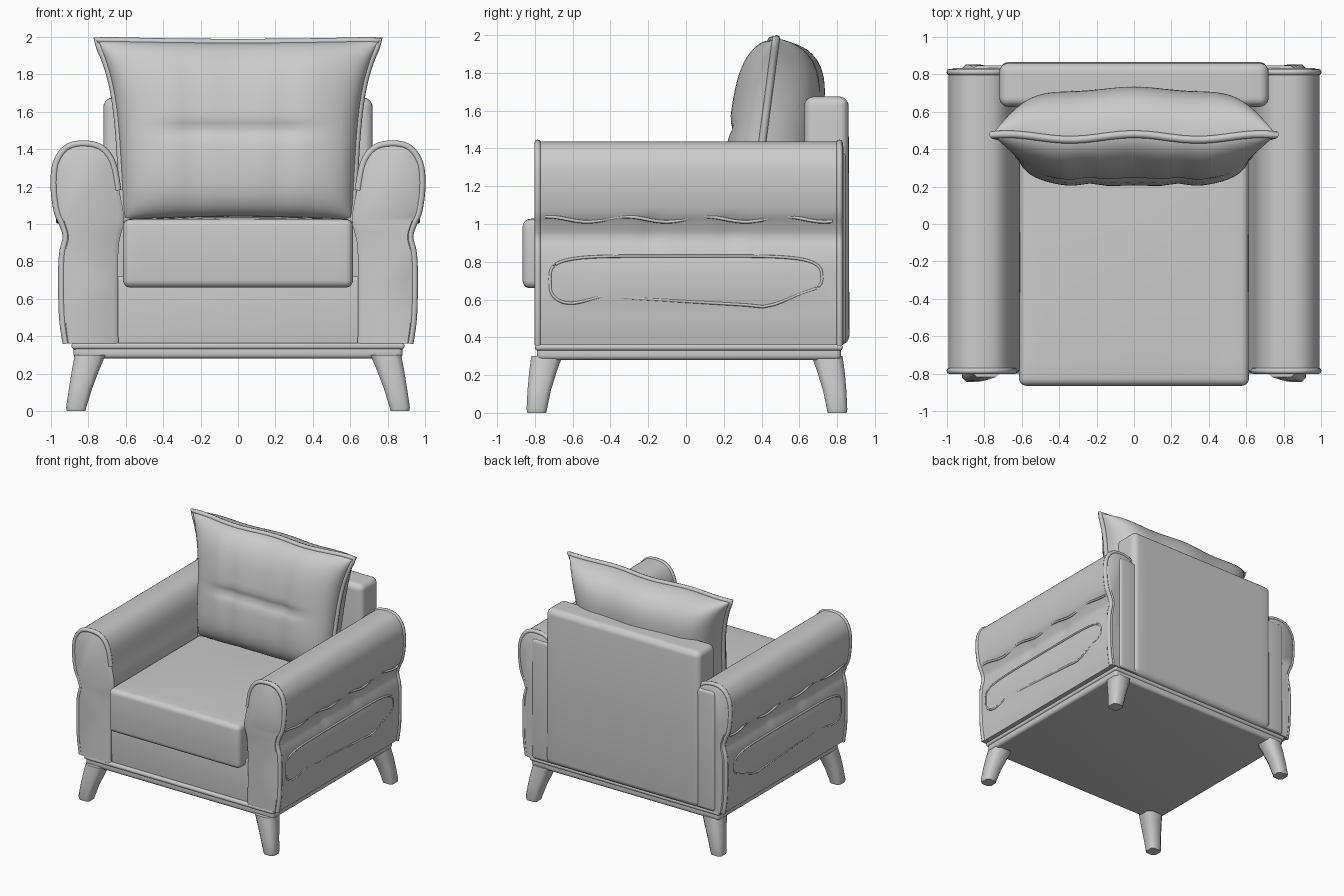
import bpy, bmesh, math
from mathutils import Vector

if "Cube" in bpy.data.objects:
    bpy.data.objects.remove(bpy.data.objects["Cube"])

GREY = (0.6, 0.6, 0.6, 1)
mat = bpy.data.materials.new("light grey fabric")
mat.use_nodes = True
mat.diffuse_color = GREY
bsdf = next(n for n in mat.node_tree.nodes if n.type == 'BSDF_PRINCIPLED')
bsdf.inputs["Base Color"].default_value = GREY
bsdf.inputs["Roughness"].default_value = 0.8


def finish(name, bm, angle=40):
    bmesh.ops.recalc_face_normals(bm, faces=bm.faces)
    me = bpy.data.meshes.new(name)
    bm.to_mesh(me)
    bm.free()
    me.materials.append(mat)
    ob = bpy.data.objects.new(name, me)
    bpy.context.collection.objects.link(ob)
    bpy.ops.object.select_all(action='DESELECT')
    ob.select_set(True)
    bpy.context.view_layer.objects.active = ob
    bpy.ops.object.shade_smooth_by_angle(angle=math.radians(angle))
    return ob


def rounded_box(name, lo, hi, radius, shape=None):
    """Box with rounded edges; shape optionally moves each vertex."""
    lo, hi = Vector(lo), Vector(hi)
    bm = bmesh.new()
    bmesh.ops.create_cube(bm, size=1)
    for v in bm.verts:
        v.co = (lo + hi) / 2 + v.co * (hi - lo)
    bmesh.ops.bevel(bm, geom=bm.edges[:], offset=radius, segments=5,
                    profile=0.5, affect='EDGES')
    if shape:
        for axis in (0, 1):
            for i in range(1, 12):
                p = lo.lerp(hi, i / 12)
                normal = Vector((axis == 0, axis == 1, 0))
                bmesh.ops.bisect_plane(bm, geom=bm.verts[:] + bm.edges[:] + bm.faces[:],
                                       plane_co=p, plane_no=normal)
        for v in bm.verts:
            v.co = shape(v.co)
    return finish(name, bm)


def loft(name, rings, angle=40):
    """Skin matching closed rings and cap both ends."""
    bm = bmesh.new()
    loops = [[bm.verts.new(p) for p in ring] for ring in rings]
    for a, b in zip(loops, loops[1:]):
        for i in range(len(a)):
            j = (i + 1) % len(a)
            bm.faces.new((a[i], a[j], b[j], b[i]))
    bm.faces.new(loops[0])
    bm.faces.new(loops[-1])
    return finish(name, bm, angle)


def piping(name, points, radius, cyclic=False):
    """Round cord along a path, built as a swept mesh."""
    pts = [Vector(p) for p in points]
    n = len(pts)
    rings = []
    for i, p in enumerate(pts):
        a = pts[(i - 1) % n] if cyclic or i else p
        b = pts[(i + 1) % n] if cyclic or i < n - 1 else p
        t = (b - a).normalized()
        up = Vector((0, 1, 0)) if abs(t.y) < 0.8 else Vector((0, 0, 1))
        s = t.cross(up).normalized()
        w = s.cross(t)
        rings.append([p + radius * (s * math.cos(k * math.tau / 8) + w * math.sin(k * math.tau / 8))
                      for k in range(8)])
    if cyclic:
        rings.append(rings[0])
    return loft(name, rings, 60)


def spline(pts, steps=5):
    """Open Catmull-Rom curve through 2D points."""
    p = [Vector(q) for q in [pts[0]] + pts + [pts[-1]]]
    out = []
    for a, b, c, d in zip(p, p[1:], p[2:], p[3:]):
        for k in range(steps):
            t = k / steps
            out.append(0.5 * (2 * b + (c - a) * t + (2 * a - 5 * b + 4 * c - d) * t * t
                              + (3 * b - a - 3 * c + d) * t ** 3))
    return out + [p[-1]]


# Plinth, lower body and back
rounded_box("plinth", (-0.88, -0.79, 0.28), (0.88, 0.82, 0.35), 0.025)
rounded_box("plinth_welt", (-0.89, -0.80, 0.33), (0.89, 0.83, 0.365), 0.016)
rounded_box("lower_body", (-0.7, -0.775, 0.345), (0.7, 0.8, 0.72), 0.02)
rounded_box("back_rest", (-0.72, 0.63, 0.36), (0.72, 0.865, 1.675), 0.05,
            lambda c: c - Vector((0, 0.012 * max(0, c.z - 1.3), 0)))


# Seat cushion with a gently crowned top
def crown(c):
    dome = max(0, 1 - (c.x / 0.62) ** 2) * max(0, 1 - ((c.y + 0.2) / 0.67) ** 2)
    return c + Vector((0, 0, 0.02 * dome if c.z > 0.9 else 0))


rounded_box("seat_cushion", (-0.615, -0.865, 0.66), (0.615, 0.64, 1.025), 0.04, crown)

# Arms: outer side has a padded upper roll, a pinched seam and a lower pad
ARM = spline([(0.925, 0.36), (0.945, 0.5), (0.95, 0.7), (0.945, 0.84), (0.925, 0.93),
              (0.945, 1.0), (0.975, 1.07), (0.992, 1.2), (0.98, 1.33), (0.92, 1.415),
              (0.83, 1.437), (0.73, 1.415), (0.665, 1.33), (0.635, 1.18), (0.61, 1.02),
              (0.64, 0.85), (0.64, 0.36)])


def arm_ring(y, side, shrink=0.0):
    ring = []
    for x, z in ARM:
        fade = max(0, 1 - (abs(y) / 0.78) ** 4)
        if x > 0.85 and z < 1.06:
            # soft quilting: shallow tucks and a raised lower pad
            tuck = math.exp(-((abs(y - 0.02) - 0.21) / 0.05) ** 2)
            seam = math.exp(-((z - 0.95) / 0.09) ** 2)
            pad = math.exp(-((z - 0.7) / 0.11) ** 4)
            x += fade * (0.012 * pad - 0.012 * tuck * seam)
        x -= shrink * (x - 0.8) / 0.2
        z -= shrink * max(0, z - 1.2) / 0.24
        ring.append((side * x, y, z))
    return ring


for side, label in ((1, "left"), (-1, "right")):
    ys = [-0.785 + 1.6 * i / 40 for i in range(41)]
    rings = [arm_ring(-0.803, side, 0.03)] + [arm_ring(y, side) for y in ys] \
        + [arm_ring(0.835, side, 0.03)]
    loft(label + "_arm", rings)
    for y, end in ((-0.785, "front"), (0.812, "rear")):
        path = arm_ring(y, side, 0.008)[:66]
        piping(f"{label}_arm_{end}_piping", path, 0.018)
    # sewn cord under the upper roll, and rim of the lower pad
    piping(label + "_arm_roll_seam",
           [(side * (0.957 - 0.008 * math.cos(y * 14)), y, 1.025 + 0.014 * math.sin(y * 15))
            for y in ys[1:-1]], 0.009)
    rim = []
    for k in range(64):
        a = k * math.tau / 64
        c, s = math.cos(a), math.sin(a)
        y = 0.72 * math.copysign(abs(c) ** 0.35, c)
        z = 0.71 + 0.12 * math.copysign(abs(s) ** 0.6, s) + (0.03 * math.sin(y * 12) if s < 0 else 0)
        rim.append((side * 0.95, y, z))
    piping(label + "_arm_pad_seam", rim, 0.008, True)
    # Rear post closing the arm against the back
    rounded_box(label + "_rear_post", (min(side * 0.66, side * 0.86), 0.74, 0.36),
                (max(side * 0.66, side * 0.86), 0.848, 1.38), 0.03)


# Back pillow: two bulging sheets meeting at a leaning seam
def seam_point(u, v):
    t = (v + 1) / 2
    half = 0.61 + 0.05 * t + 0.10 * t ** 5
    z = 1.035 + 0.935 * t + 0.012 * u * u * v
    return Vector((u * half, 0.35 + 0.115 * t + 0.015 * math.cos(u * 7) * t, z))


def pillow_point(u, v, front):
    p = seam_point(u, v)
    bulge = ((1 - abs(u) ** 5) * (1 - abs(v) ** 3.5)) ** 0.5
    if front:
        low = (1 - v) / 2
        depth = 0.17 + 0.02 * low
        groove = math.exp(-(v / 0.07) ** 2) * (1 if abs(u) < 0.4 else math.exp(-((abs(u) - 0.4) / 0.25) ** 2))
        tuft = math.exp(-((abs(u) - 0.38) / 0.1) ** 2)
        p.y -= bulge * (depth - 0.028 * groove - 0.018 * tuft)
    else:
        p.y += bulge * 0.30
    return p


N = 40
bm = bmesh.new()
coords = [math.sin((2 * i / N - 1) * math.pi / 2) for i in range(N + 1)]
for front in (True, False):
    grid = [[bm.verts.new(pillow_point(u, v, front)) for u in coords] for v in coords]
    for r, s in zip(grid, grid[1:]):
        for i in range(N):
            bm.faces.new((r[i], r[i + 1], s[i + 1], s[i]))
bmesh.ops.remove_doubles(bm, verts=bm.verts, dist=0.0005)
finish("back_pillow", bm, 80)

line = [2 * i / 24 - 1 for i in range(24)]
border = [(u, -1) for u in line] + [(1, v) for v in line] \
    + [(-u, 1) for u in line] + [(-1, -v) for v in line]
piping("pillow_piping", [seam_point(u, v) for u, v in border], 0.02, True)

# Splayed tapered legs: (height, centre x, centre y, half width)
LEG = [(0, 0.865, 0.795, 0.05), (0.02, 0.865, 0.795, 0.054), (0.12, 0.842, 0.782, 0.062),
       (0.22, 0.815, 0.762, 0.073), (0.3, 0.79, 0.742, 0.082)]
CORNER = [(0.6, -1), (1, -0.6), (1, 0.6), (0.6, 1), (-0.6, 1), (-1, 0.6), (-1, -0.6), (-0.6, -1)]
for sx, side in ((1, "left"), (-1, "right")):
    for sy, end in ((-1, "front"), (1, "rear")):
        loft(f"{side}_{end}_leg",
             [[(sx * x + a * w, sy * y + b * w + 0.005, z) for a, b in CORNER]
              for z, x, y, w in LEG], 50)
